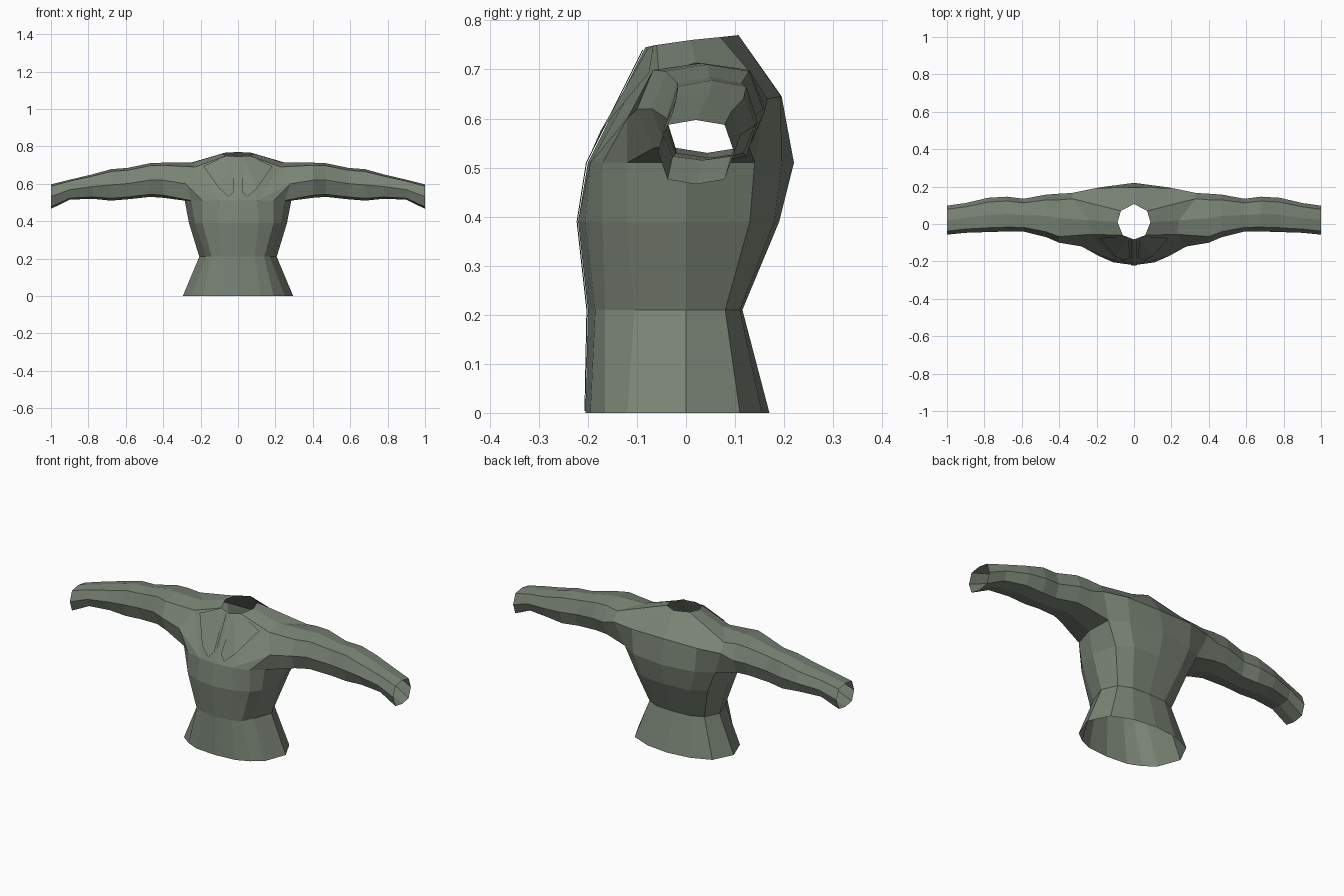
import bpy, bmesh
from mathutils import Vector

cube = bpy.data.objects.get("Cube")
if cube:
    bpy.data.objects.remove(cube, do_unlink=True)

cloth = bpy.data.materials.new("grey green cloth")
cloth.use_nodes = True
colour = (0.195, 0.23, 0.18, 1)
cloth.diffuse_color = colour
cloth.node_tree.nodes["Principled BSDF"].inputs["Base Color"].default_value = colour


def finish(bm, name, outward):
    """Make a mirrored object from the left half, normals facing outward."""
    bmesh.ops.recalc_face_normals(bm, faces=bm.faces[:])
    probe = max(bm.faces, key=lambda f: f.calc_center_median().dot(outward))
    if probe.normal.dot(outward) < 0:
        bmesh.ops.reverse_faces(bm, faces=bm.faces[:])
    mesh = bpy.data.meshes.new(name)
    bm.to_mesh(mesh)
    bm.free()
    mesh.materials.append(cloth)
    obj = bpy.data.objects.new(name, mesh)
    bpy.context.collection.objects.link(obj)
    mirror = obj.modifiers.new("mirror", 'MIRROR')
    mirror.use_clip = True
    return obj


bm = bmesh.new()


def vert(x, y, z):
    return bm.verts.new((x, y, z))


def bridge(a, b, closed=False):
    for i in range(len(a) if closed else len(a) - 1):
        j = (i + 1) % len(a)
        bm.faces.new((a[i], a[j], b[j], b[i]))


# Torso: half rings from front centre round the side to back centre
torso = [
    (0.00, [(0, -.205), (.12, -.195), (.19, -.165), (.25, -.12), (.295, 0), (.24, .11), (.13, .155), (0, .17)]),
    (0.21, [(0, -.2), (.09, -.185), (.14, -.165), (.17, -.105), (.207, 0), (.17, .08), (.1, .11), (0, .115)]),
    (0.39, [(0, -.22), (.11, -.205), (.19, -.17), (.23, -.12), (.262, 0), (.225, .13), (.15, .18), (0, .19)]),
    (0.51, [(0, -.2), (.1, -.195), (.19, -.17), (.25, -.12), (.285, 0), (.28, .14), (.19, .195), (0, .22)]),
]
rings = [[vert(x, y, z) for x, y in pts] for z, pts in torso]
for low, high in zip(rings, rings[1:]):
    bridge(low, high)
chest = rings[-1]

# Neck opening, upper back and armhole points
neck = [vert(*p) for p in ((0, -.083, .745), (.06, -.06, .75), (.088, .01, .76), (.07, .07, .766), (0, .107, .77))]
upper_back = [vert(0, .195, .645), vert(.2, .193, .645)]
front_mid = vert(.28, -.12, .6)
front_top = vert(.23, -.055, .69)
top = vert(.24, .02, .714)
back_top = vert(.33, .135, .69)
back_mid = vert(.33, .166, .64)

# Yoke over the chest, shoulders and back
for face in (
    (chest[0], chest[1], neck[1], neck[0]),
    (chest[1], chest[2], front_mid),
    (chest[2], chest[3], front_mid),
    (chest[1], front_mid, front_top),
    (chest[1], front_top, neck[1]),
    (neck[1], front_top, top, neck[2]),
    (neck[2], top, back_top, neck[3]),
    (neck[3], back_top, back_mid, upper_back[1]),
    (neck[4], neck[3], upper_back[1], upper_back[0]),
    (upper_back[0], upper_back[1], chest[6], chest[7]),
    (upper_back[1], back_mid, chest[5], chest[6]),
):
    bm.faces.new(face)

# Sleeve: eight-sided rings as x, front, back, bottom, top
sleeve = [
    (.40, -.10, .162, .525, .713), (.47, -.07, .157, .53, .71),
    (.59, -.04, .135, .517, .685), (.68, -.04, .146, .51, .678),
    (.78, -.043, .14, .52, .65), (.90, -.047, .112, .515, .622),
    (1.0, -.057, .098, .466, .597),
]
octagon = [(0, -1), (-.75, -.85), (-1, 0), (-.75, .85), (0, 1), (.75, .85), (1, 0), (.75, -.85)]
previous = [chest[4], chest[3], front_mid, front_top, top, back_top, back_mid, chest[5]]
for x, front, back, bottom, high in sleeve:
    ring = [vert(x, (front + back) / 2 + u * (back - front) / 2,
                 (bottom + high) / 2 + v * (high - bottom) / 2) for u, v in octagon]
    bridge(previous, ring, closed=True)
    previous = ring
finish(bm, "jacket", Vector((0, 1, 0)))

# Narrow front placket lying just proud of the torso
bm = bmesh.new()
path = [(-.207, .004), (-.203, .21), (-.223, .39), (-.204, .51), (-.089, .74)]
strip = [[vert(0, y, z), vert(.014, y + .002, z)] for y, z in path]
for low, high in zip(strip, strip[1:]):
    bridge(low, high)
finish(bm, "front_placket", Vector((0, -1, 0)))

# Flat lapel folded out beside the neck
bm = bmesh.new()
lapel = [vert(*p) for p in ((.03, -.078, .742), (.02, -.18, .56), (.05, -.194, .53), (.10, -.174, .575))]
tip = vert(.185, -.075, .694)
inner = vert(.062, -.066, .75)
bm.faces.new(lapel)
bm.faces.new((lapel[0], lapel[3], tip, inner))
finish(bm, "lapel", Vector((0, -1, 0)))
